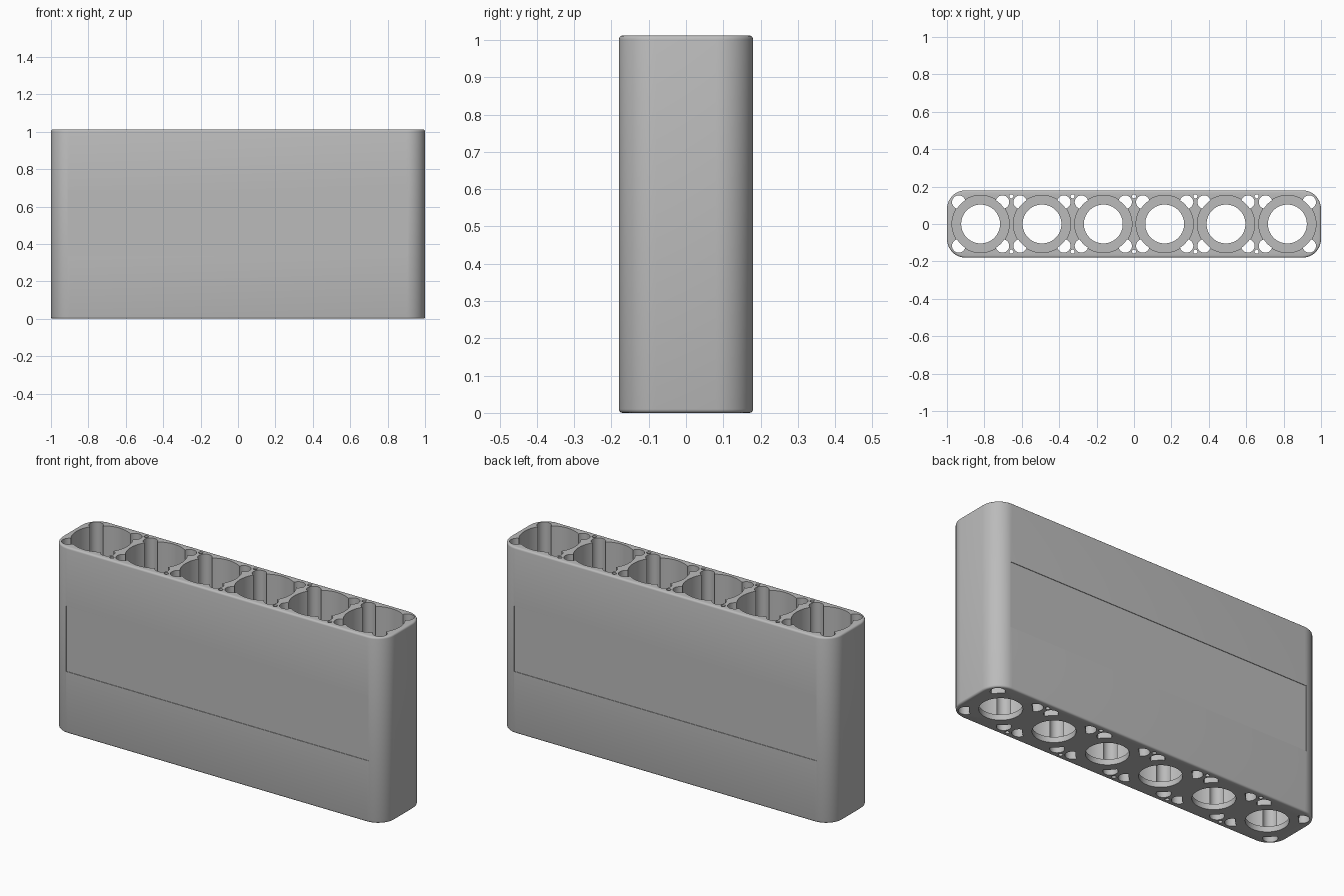
import bpy, bmesh, math
from mathutils import Matrix

if "Cube" in bpy.data.objects:
    bpy.data.objects.remove(bpy.data.objects["Cube"], do_unlink=True)

LENGTH, DEPTH, HEIGHT = 2.0, 0.36, 1.012
PITCH, BORE_R, FLOOR = 0.328, 0.153, 0.03
CENTRES = [(i - 2.5) * PITCH for i in range(6)]

grey = bpy.data.materials.new("grey plastic")
grey.use_nodes = True
grey.diffuse_color = (0.5, 0.5, 0.5, 1)
grey.node_tree.nodes["Principled BSDF"].inputs["Base Color"].default_value = grey.diffuse_color


def make_object(name, bm):
    bmesh.ops.recalc_face_normals(bm, faces=bm.faces)
    mesh = bpy.data.meshes.new(name)
    bm.to_mesh(mesh)
    bm.free()
    mesh.materials.append(grey)
    obj = bpy.data.objects.new(name, mesh)
    bpy.context.collection.objects.link(obj)
    return obj


def add_box(bm, size, centre):
    matrix = Matrix.Translation(centre) @ Matrix.Diagonal((*size, 1))
    bmesh.ops.create_cube(bm, size=1, matrix=matrix)


def add_prism(bm, outline, bottom, top):
    face = bm.faces.new([bm.verts.new((x, y, bottom)) for x, y in outline])
    extruded = bmesh.ops.extrude_face_region(bm, geom=[face], use_keep_orig=True)
    verts = [g for g in extruded["geom"] if isinstance(g, bmesh.types.BMVert)]
    bmesh.ops.translate(bm, verts=verts, vec=(0, 0, top - bottom))


def circle(x, y, radius, sides):
    angles = [math.tau * (i + 0.5) / sides for i in range(sides)]
    return [(x + radius * math.cos(a), y + radius * math.sin(a)) for a in angles]


def lobe(cx, sx, sy):
    # Round corner channel, trimmed on the inside to follow the bore
    outline = []
    for x, y in circle(sx * 0.117, sy * 0.117, 0.036, 32):
        scale = max(1, (BORE_R - 0.002) / math.hypot(x, y))
        outline.append((cx + x * scale, y * scale))
    return outline


def cut(target, bm):
    cutter = make_object("cutter", bm)
    cutter.hide_render = True
    mod = target.modifiers.new("cut", "BOOLEAN")
    mod.operation, mod.solver, mod.object = "DIFFERENCE", "EXACT", cutter
    bpy.context.view_layer.objects.active = target
    bpy.ops.object.modifier_apply(modifier=mod.name)
    bpy.data.objects.remove(cutter, do_unlink=True)


# Rounded block with softened top and bottom rims
bm = bmesh.new()
add_box(bm, (LENGTH, DEPTH, HEIGHT), (0, 0, HEIGHT / 2))
uprights = [e for e in bm.edges if abs(e.verts[0].co.z - e.verts[1].co.z) > 0.5]
bmesh.ops.bevel(bm, geom=uprights, offset=0.1, segments=12, profile=0.5, affect="EDGES")
rims = [e for e in bm.edges if abs(e.verts[0].co.z - e.verts[1].co.z) < 0.01]
bmesh.ops.bevel(bm, geom=rims, offset=0.01, segments=3, profile=0.5, affect="EDGES")
body = make_object("holder_body", bm)

# Shallow label recesses, front and back
bm = bmesh.new()
for side in (-1, 1):
    add_box(bm, (1.82, 0.02, 0.355), (0, side * (DEPTH / 2 + 0.007), 0.5125))
cut(body, bm)

# Six deep bores above the floor
bm = bmesh.new()
for cx in CENTRES:
    add_prism(bm, circle(cx, 0, BORE_R, 64), FLOOR, HEIGHT + 0.1)
cut(body, bm)

# Four corner channels per bore
bm = bmesh.new()
for cx in CENTRES:
    for sx in (-1, 1):
        for sy in (-1, 1):
            add_prism(bm, lobe(cx, sx, sy), -0.1, HEIGHT + 0.1)
cut(body, bm)

# Floor openings and the small pin holes between bores
bm = bmesh.new()
for cx in CENTRES:
    add_prism(bm, circle(cx, 0, 0.104, 48), -0.1, FLOOR + 0.05)
for i in range(-2, 3):
    for y in (-0.148, 0.148):
        add_prism(bm, circle(i * PITCH, y, 0.011, 16), -0.1, HEIGHT + 0.1)
cut(body, bm)

bpy.ops.object.select_all(action="DESELECT")
body.select_set(True)
bpy.context.view_layer.objects.active = body
bpy.ops.object.shade_smooth_by_angle(angle=math.radians(32))
